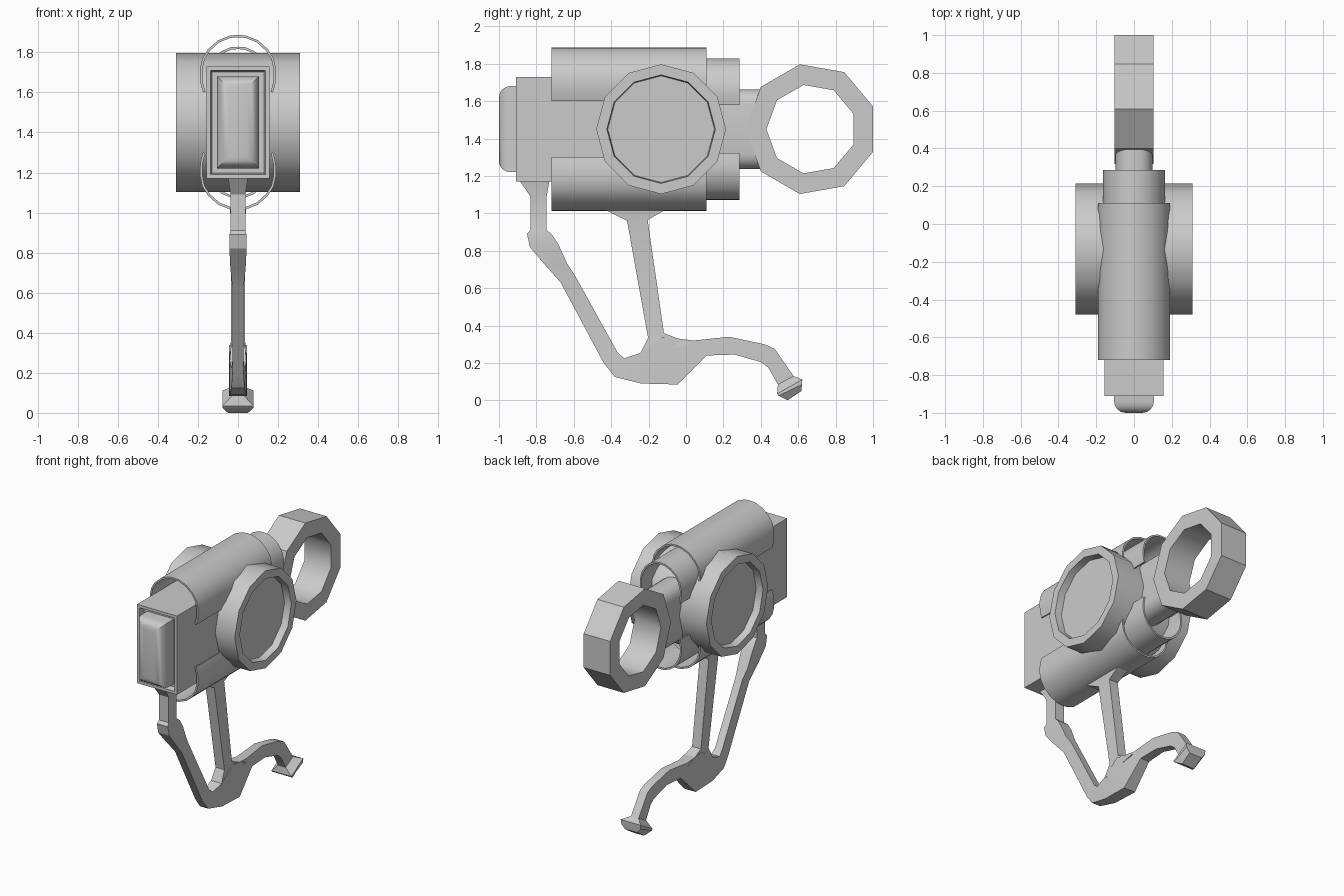
import bpy, bmesh
from math import cos, sin, tau, radians

if "Cube" in bpy.data.objects:
    bpy.data.objects.remove(bpy.data.objects["Cube"])

MID_Z = 1.45  # height of the body's centre line


def finish(name, bm, smooth=None):
    bmesh.ops.remove_doubles(bm, verts=bm.verts, dist=1e-5)
    bmesh.ops.recalc_face_normals(bm, faces=bm.faces)
    me = bpy.data.meshes.new(name)
    bm.to_mesh(me)
    bm.free()
    ob = bpy.data.objects.new(name, me)
    bpy.context.collection.objects.link(ob)
    if smooth:
        bpy.ops.object.select_all(action='DESELECT')
        ob.select_set(True)
        bpy.context.view_layer.objects.active = ob
        bpy.ops.object.shade_smooth_by_angle(angle=radians(smooth))
    return ob


def box_bm(lo, hi):
    bm = bmesh.new()
    bmesh.ops.create_cube(bm, size=1)
    for v in bm.verts:
        v.co = [(a + b) / 2 + c * (b - a) for a, b, c in zip(lo, hi, v.co)]
    return bm


def lathe(name, profile, n, phase, cy, closed=False, smooth=None):
    """Revolve (x, radius) points around an axis parallel to x."""
    bm = bmesh.new()
    rows = []
    for i in range(n):
        a = radians(phase) + tau * i / n
        rows.append([bm.verts.new((x, cy + r * cos(a), MID_Z + r * sin(a))) for x, r in profile])
    m = len(profile)
    for i in range(n):
        p, q = rows[i], rows[(i + 1) % n]
        for j in range(m if closed else m - 1):
            k = (j + 1) % m
            bm.faces.new((p[j], p[k], q[k], q[j]))
    return finish(name, bm, smooth)


def loft(name, stations):
    """Rectangular bar through stations (y1, z1, y2, z2, half width)."""
    bm = bmesh.new()
    rows = [[bm.verts.new(c) for c in ((-w, y1, z1), (w, y1, z1), (w, y2, z2), (-w, y2, z2))]
            for y1, z1, y2, z2, w in stations]
    for p, q in zip(rows, rows[1:]):
        for j in range(4):
            k = (j + 1) % 4
            bm.faces.new((p[j], p[k], q[k], q[j]))
    bm.faces.new(rows[0])
    bm.faces.new(rows[-1])
    return finish(name, bm, 25)


def shell(name, half, y0, y1, sign):
    """Thin arched cover; half is its (x, height above centre line) section."""
    pts = [(-x, z) for x, z in half] + [(x, z) for x, z in reversed(half[:-1])]
    bm = bmesh.new()
    rows = [[bm.verts.new((x, y, MID_Z + sign * z)) for x, z in pts] for y in (y0, y1)]
    for j in range(len(pts) - 1):
        bm.faces.new((rows[0][j], rows[0][j + 1], rows[1][j + 1], rows[1][j]))
    bmesh.ops.recalc_face_normals(bm, faces=bm.faces)
    if bm.faces[:][len(bm.faces) // 2].normal.z * sign < 0:
        bmesh.ops.reverse_faces(bm, faces=bm.faces)
    bmesh.ops.solidify(bm, geom=bm.faces[:], thickness=0.012)
    return finish(name, bm, 40)


# Main body with a recessed frame at the front
bm = box_bm((-0.157, -0.91, 1.17), (0.157, 0.05, 1.73))
bm.faces.ensure_lookup_table()
front = min(bm.faces, key=lambda f: f.calc_center_median().y)
bmesh.ops.inset_region(bm, faces=[front], thickness=0.028)
bmesh.ops.inset_region(bm, faces=[front], thickness=0.012, depth=-0.04)
finish("body", bm)

# Rounded front pad
bm = box_bm((-0.105, -1.0, 1.22), (0.105, -0.86, 1.68))
edges = [e for e in bm.edges if sum(v.co.y for v in e.verts) < -1.99]
bmesh.ops.bevel(bm, geom=edges, offset=0.06, segments=4, profile=0.5, affect='EDGES')
finish("front_pad", bm, 40)

# Large side drum with a shallow recess on both ends
lathe("side_drum", [(-0.26, 0), (-0.26, 0.285), (-0.31, 0.29), (-0.31, 0.347),
                    (0.31, 0.347), (0.31, 0.29), (0.26, 0.285), (0.26, 0)], 12, 0, -0.133, smooth=35)

# Arched covers above and below, large and small
large = [(0.175, 0.15), (0.188, 0.2), (0.19, 0.265), (0.178, 0.32), (0.15, 0.365), (0.1, 0.41), (0.04, 0.434), (0, 0.437)]
small = [(0.155, 0.128), (0.163, 0.18), (0.163, 0.225), (0.15, 0.275), (0.12, 0.325), (0.08, 0.357), (0.035, 0.376), (0, 0.378)]
for label, s in (("upper", 1), ("lower", -1)):
    shell(label + "_cover", large, -0.72, 0.11, s)
    shell(label + "_rear_cover", small, 0.0, 0.285, s)

# Neck joining the drum to the rear ring
bm = box_bm((-0.098, 0.0, MID_Z - 0.213), (0.098, 0.40, MID_Z + 0.213))
edges = [e for e in bm.edges if abs(e.verts[0].co.y - e.verts[1].co.y) > 0.1]
bmesh.ops.bevel(bm, geom=edges, offset=0.08, segments=4, profile=0.5, affect='EDGES')
finish("neck", bm, 35)

# Nine-sided rear ring, faceted outside and smooth inside
ring = lathe("rear_ring", [(-0.104, 0.352), (0.104, 0.352), (0.104, 0.24), (-0.104, 0.24)],
             9, 20, 0.67, closed=True)
for p in ring.data.polygons:
    c = p.center
    p.use_smooth = abs(c.x) < 0.01 and (c.y - 0.67) ** 2 + (c.z - MID_Z) ** 2 < 0.07

# Front grip sweeping back into a curved tail and foot
loft("grip_and_tail", [
    (-0.89, 1.175, -0.73, 1.175, 0.05), (-0.832, 1.09, -0.745, 1.09, 0.037),
    (-0.832, 0.91, -0.745, 0.91, 0.037), (-0.85, 0.89, -0.715, 0.885, 0.043),
    (-0.835, 0.82, -0.68, 0.83, 0.043), (-0.75, 0.72, -0.635, 0.73, 0.038),
    (-0.67, 0.63, -0.595, 0.67, 0.028), (-0.44, 0.2, -0.365, 0.255, 0.028),
    (-0.38, 0.125, -0.33, 0.225, 0.033), (-0.24, 0.09, -0.24, 0.255, 0.042),
    (-0.045, 0.085, -0.12, 0.34, 0.045), (0.11, 0.24, 0.04, 0.32, 0.035),
    (0.26, 0.245, 0.23, 0.34, 0.03), (0.40, 0.205, 0.42, 0.3, 0.03),
    (0.44, 0.175, 0.475, 0.275, 0.03), (0.492, 0.085, 0.575, 0.13, 0.03),
    (0.487, 0.035, 0.622, 0.112, 0.078), (0.495, 0.025, 0.62, 0.085, 0.078),
    (0.543, 0.0, 0.617, 0.05, 0.05)])

# Rear strut from the lower cover to the tail
loft("rear_strut", [
    (-0.445, 1.025, -0.1, 1.025, 0.042), (-0.315, 0.96, -0.205, 0.965, 0.035),
    (-0.203, 0.335, -0.118, 0.36, 0.035), (-0.25, 0.24, 0.03, 0.3, 0.043)])
